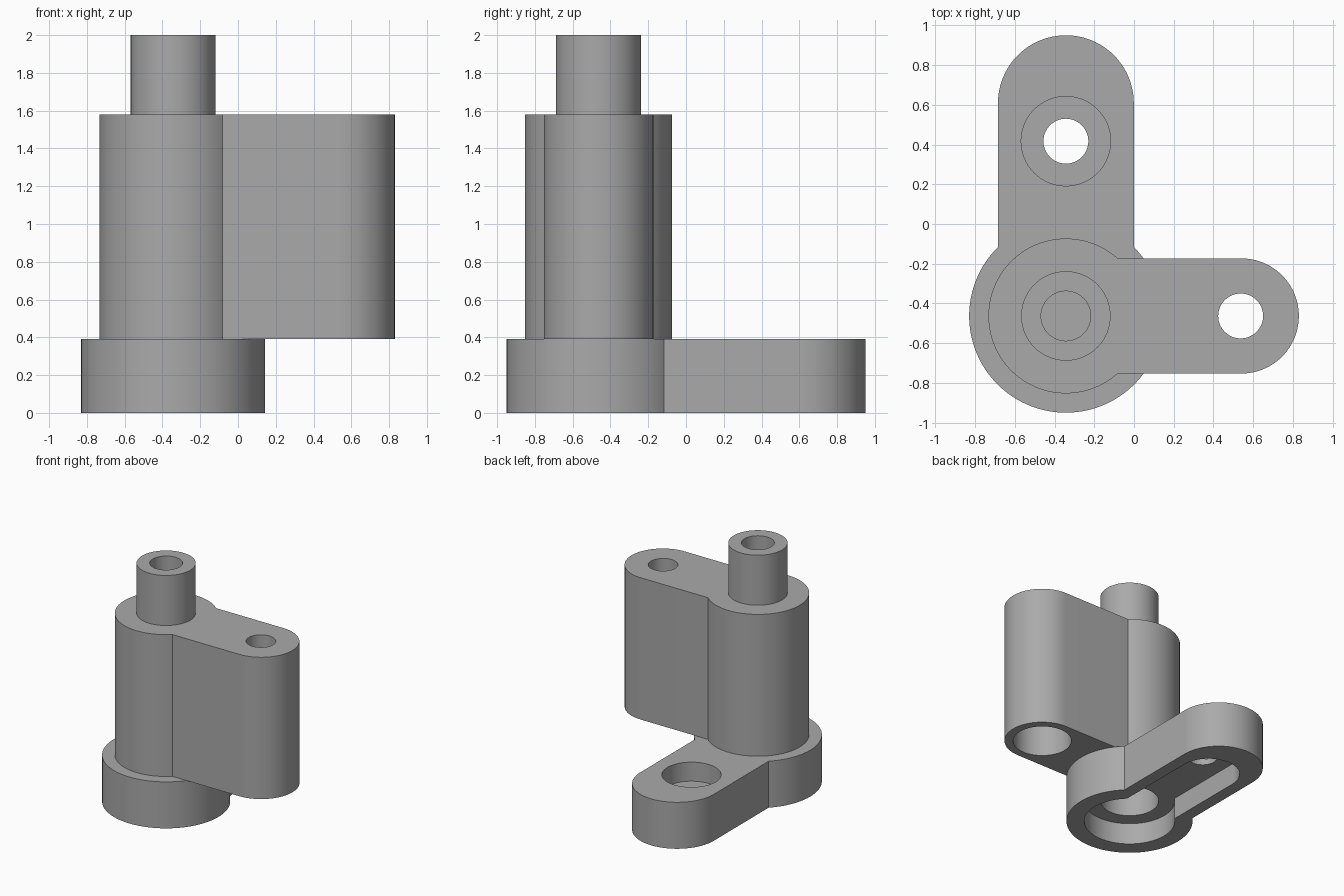
import bpy, bmesh
from math import sin, cos, pi, asin, radians
from mathutils import Matrix, Vector

cube = bpy.data.objects.get("Cube")
if cube:
    bpy.data.objects.remove(cube, do_unlink=True)

grey = bpy.data.materials.new("plain grey")
grey.use_nodes = True
GREY = (0.4, 0.4, 0.4, 1)
grey.diffuse_color = GREY
grey.node_tree.nodes["Principled BSDF"].inputs["Base Color"].default_value = GREY

PIVOT = Vector((-0.343, -0.463))
REACH = 0.88            # distance from pivot to each arm's hole


def arc(cx, r, a0, a1, n):
    return [(cx + r * cos(a0 + (a1 - a0) * i / n), r * sin(a0 + (a1 - a0) * i / n))
            for i in range(n + 1)]


def lever(radius, half_width, length):
    """Round hub with a straight, round-ended arm along local x."""
    a = asin(half_width / radius)
    return arc(0, radius, a, 2 * pi - a, 80) + arc(length, half_width, -pi / 2, pi / 2, 48)


def circle(radius):
    return arc(0, radius, 0, 2 * pi, 96)[:-1]


def prism(name, profile, z0, z1, turn=0, at=PIVOT):
    """Extrude a profile from z0 to z1, turned about its origin."""
    bm = bmesh.new()
    face = bm.faces.new([bm.verts.new((x, y, z0)) for x, y in profile])
    top = bmesh.ops.extrude_face_region(bm, geom=[face])["geom"]
    verts = [v for v in top if isinstance(v, bmesh.types.BMVert)]
    bmesh.ops.translate(bm, verts=verts, vec=(0, 0, z1 - z0))
    bm.transform(Matrix.Translation((at.x, at.y, 0)) @ Matrix.Rotation(turn, 4, "Z"))
    bmesh.ops.recalc_face_normals(bm, faces=bm.faces)
    mesh = bpy.data.meshes.new(name)
    bm.to_mesh(mesh)
    bm.free()
    mesh.materials.append(grey)
    obj = bpy.data.objects.new(name, mesh)
    bpy.context.collection.objects.link(obj)
    return obj


def cut(obj, *shape):
    """Subtract a prism and throw the cutter away."""
    cutter = prism("cutter", *shape)
    cutter.hide_render = True
    mod = obj.modifiers.new("cut", "BOOLEAN")
    mod.operation, mod.solver, mod.object = "DIFFERENCE", "EXACT", cutter
    bpy.context.view_layer.objects.active = obj
    bpy.ops.object.modifier_apply(modifier=mod.name)
    bpy.data.objects.remove(cutter, do_unlink=True)


BASE_TOP, BODY_TOP, TOP = 0.39, 1.58, 2.0
SEAT, BOLT = 0.225, 0.113
rear_hole = PIVOT + Vector((0, REACH))
side_hole = PIVOT + Vector((REACH, 0))

# Base lever: arm to the rear, hollow underside, seat and bolt hole
base = prism("base_lever", lever(0.487, 0.342, 1.071), 0, BASE_TOP, pi / 2)
cut(base, lever(0.35, 0.24, 0.95), -0.1, 0.18, pi / 2)
cut(base, circle(SEAT), 0.23, 0.5, 0, rear_hole)
cut(base, circle(BOLT), -0.1, 0.5, 0, rear_hole)
cut(base, circle(SEAT), 0.1, 0.5)

# Upright body: arm to the side, socket below, bolt hole above
body = prism("upright_body", lever(0.39, 0.29, 0.883), BASE_TOP, BODY_TOP)
cut(body, circle(SEAT), 0.3, 0.83)
cut(body, circle(SEAT), 0.3, 0.83, 0, side_hole)
cut(body, circle(BOLT), 0.3, 1.7, 0, side_hole)

# Hollow spigot on top
spigot = prism("spigot", circle(SEAT), BODY_TOP, TOP)
cut(spigot, circle(0.125), BODY_TOP - 0.1, TOP + 0.1)

for obj in (base, body, spigot):
    bpy.ops.object.select_all(action="DESELECT")
    obj.select_set(True)
    bpy.context.view_layer.objects.active = obj
    bpy.ops.object.shade_smooth_by_angle(angle=radians(25))
